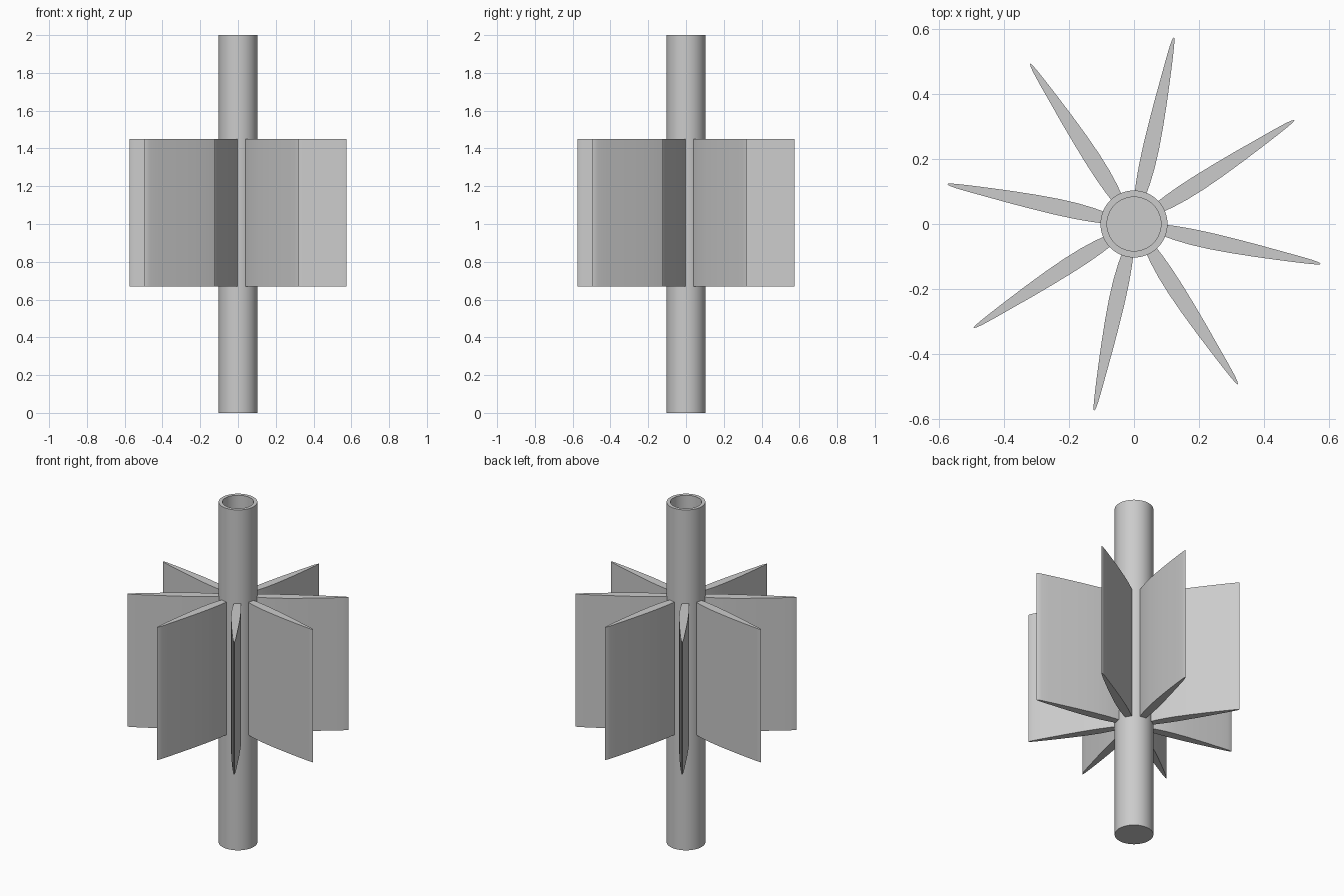
import bpy, bmesh, math
from mathutils import Matrix

cube = bpy.data.objects.get("Cube")
if cube:
    bpy.data.objects.remove(cube)

grey = bpy.data.materials.new("plain grey")
grey.use_nodes = True
grey.diffuse_color = (0.6, 0.6, 0.6, 1)
grey.node_tree.nodes["Principled BSDF"].inputs["Base Color"].default_value = (0.6, 0.6, 0.6, 1)


def finish(bm, name):
    bmesh.ops.recalc_face_normals(bm, faces=bm.faces)
    mesh = bpy.data.meshes.new(name)
    bm.to_mesh(mesh)
    bm.free()
    mesh.materials.append(grey)
    obj = bpy.data.objects.new(name, mesh)
    bpy.context.collection.objects.link(obj)
    bpy.ops.object.select_all(action='DESELECT')
    obj.select_set(True)
    bpy.context.view_layer.objects.active = obj
    bpy.ops.object.shade_smooth_by_angle(angle=math.radians(30))
    return obj


# Hollow shaft: open at the top, closed at the bottom
R, BORE, FLOOR, TOP = 0.103, 0.083, 0.04, 2.0
bm = bmesh.new()
profile = [(0, 0), (R, 0), (R, TOP), (BORE, TOP), (BORE, FLOOR), (0, FLOOR)]
points = [bm.verts.new((r, 0, z)) for r, z in profile]
edges = [bm.edges.new(pair) for pair in zip(points, points[1:])]
bmesh.ops.spin(bm, geom=points + edges, cent=(0, 0, 0), axis=(0, 0, 1),
               angle=math.tau, steps=64, use_duplicate=False)
bmesh.ops.remove_doubles(bm, verts=bm.verts, dist=1e-5)
finish(bm, "shaft")

# Blade outline: distance from the axis, width to the left and to the right
LOW, HIGH, BLADES = 0.67, 1.45, 8
outline = [(0.094, 0.018, 0.017), (0.13, 0.021, 0.022), (0.18, 0.023, 0.026),
           (0.24, 0.023, 0.027), (0.31, 0.021, 0.025), (0.38, 0.018, 0.021),
           (0.45, 0.014, 0.016), (0.52, 0.010, 0.010), (0.56, 0.007, 0.006),
           (0.58, 0.004, 0.003), (0.588, 0, 0)]
loop = [(-left, u) for u, left, right in outline]
loop += [(right, u) for u, left, right in reversed(outline[:-1])]

# Ring of upright blades
for i in range(BLADES):
    bm = bmesh.new()
    base = bm.faces.new([bm.verts.new((x, y, LOW)) for x, y in loop])
    top = bmesh.ops.extrude_face_region(bm, geom=[base])["geom"]
    bmesh.ops.translate(bm, vec=(0, 0, HIGH - LOW),
                        verts=[v for v in top if isinstance(v, bmesh.types.BMVert)])
    turn = math.radians(-12.1) + i * math.tau / BLADES
    bmesh.ops.transform(bm, matrix=Matrix.Rotation(turn, 4, 'Z'), verts=bm.verts)
    finish(bm, f"blade_{i + 1}")
